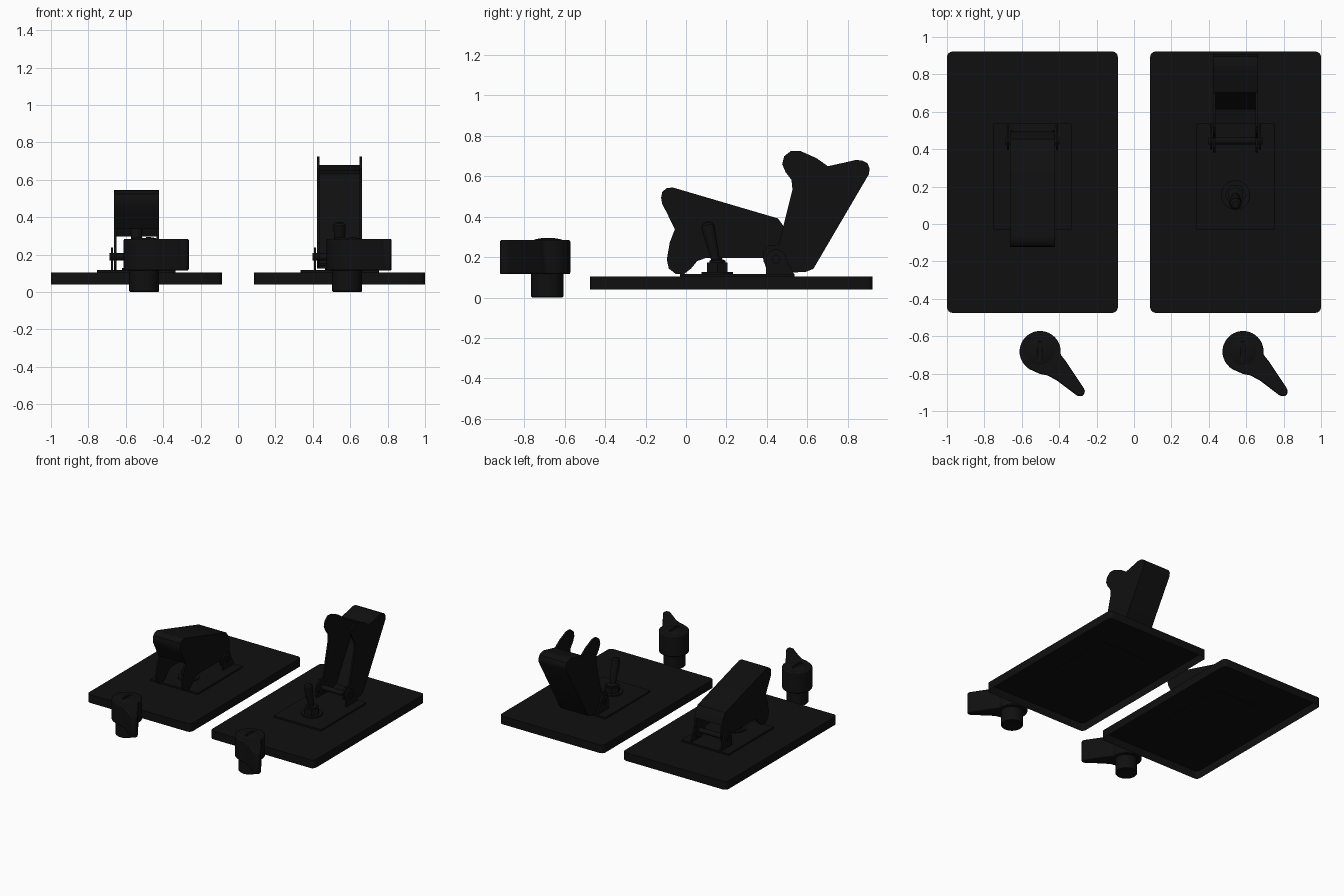
import bpy, bmesh, math
from mathutils import Matrix, Vector

if "Cube" in bpy.data.objects:
    bpy.data.objects.remove(bpy.data.objects["Cube"])

black = bpy.data.materials.new("black_plastic")
black.diffuse_color = (0.005, 0.005, 0.005, 1)
black.use_nodes = True
black.node_tree.nodes["Principled BSDF"].inputs["Base Color"].default_value = black.diffuse_color


def finish(name, bm, loc=(0, 0, 0), bevel=0, rot_x=0):
    bmesh.ops.recalc_face_normals(bm, faces=bm.faces)
    me = bpy.data.meshes.new(name)
    bm.to_mesh(me)
    bm.free()
    ob = bpy.data.objects.new(name, me)
    bpy.context.collection.objects.link(ob)
    ob.location = loc
    ob.rotation_euler.x = rot_x
    me.materials.append(black)
    if bevel:
        m = ob.modifiers.new("soft_edges", 'BEVEL')
        m.width, m.segments, m.limit_method = bevel, 2, 'ANGLE'
    bpy.ops.object.select_all(action='DESELECT')
    ob.select_set(True)
    bpy.context.view_layer.objects.active = ob
    bpy.ops.object.shade_smooth_by_angle(angle=math.radians(35))
    return ob


def prism(bm, pts, lo, hi, axis='z', bottom=True):
    """Extrude a 2D outline: (x, y) along z, or (y, z) along x."""
    def put(p, h):
        return (p[0], p[1], h) if axis == 'z' else (h, p[0], p[1])
    a = [bm.verts.new(put(p, lo)) for p in pts]
    b = [bm.verts.new(put(p, hi)) for p in pts]
    n = len(pts)
    for i in range(n):
        j = (i + 1) % n
        bm.faces.new((a[i], a[j], b[j], b[i]))
    if bottom:
        bm.faces.new(a[::-1])
    bm.faces.new(b)


def arc(cx, cy, r, a0, a1, n):
    return [(cx + r * math.cos(math.radians(a0 + (a1 - a0) * i / n)),
             cy + r * math.sin(math.radians(a0 + (a1 - a0) * i / n))) for i in range(n + 1)]


def rounded_rect(x0, x1, y0, y1, r):
    return (arc(x1 - r, y0 + r, r, -90, 0, 4) + arc(x1 - r, y1 - r, r, 0, 90, 4)
            + arc(x0 + r, y1 - r, r, 90, 180, 4) + arc(x0 + r, y0 + r, r, 180, 270, 4))


def lathe(bm, prof, n=32):
    vs = [bm.verts.new((r, 0, z)) for r, z in prof]
    es = [bm.edges.new(p) for p in zip(vs, vs[1:])]
    bmesh.ops.spin(bm, geom=vs + es, cent=(0, 0, 0), axis=(0, 0, 1),
                   angle=2 * math.pi, steps=n, use_merge=True)
    bmesh.ops.remove_doubles(bm, verts=bm.verts, dist=1e-5)


# guard outline relative to the hinge: cover edge first, then the lower side edge
COVER = [(-.5, .14), (-.543, .227), (-.563, .265), (-.568, .295), (-.562, .325), (-.54, .343),
         (-.51, .346), (.01, .193), (.035, .158), (.05, .104)]
LOWER = [(.055, 0), (.035, -.055), (-.01, -.068), (-.05, -.05), (-.065, -.002), (-.345, -.002),
         (-.39, -.018), (-.42, -.055), (-.455, -.082), (-.495, -.082), (-.53, -.055),
         (-.54, -.01), (-.525, .075)]
HINGE_Y, HINGE_Z = .445, .198


def inset_line(pts, d):
    out = []
    for i, p in enumerate(pts):
        a, b = Vector(pts[max(i - 1, 0)]), Vector(pts[min(i + 1, len(pts) - 1)])
        t = (b - a).normalized()
        out.append((p[0] + t.y * d, p[1] - t.x * d))
    return out


def panel(side, cx, lift, lever_tilt):
    # thin tray plate, open underneath
    bm = bmesh.new()
    prism(bm, rounded_rect(cx - .457, cx + .457, -.475, .922, .03), .04, .105, bottom=False)
    finish(side + "_panel_plate", bm)
    # guard base sheet
    bm = bmesh.new()
    prism(bm, rounded_rect(cx - .21, cx + .21, -.03, .537, .006), .10, .117)
    finish(side + "_guard_base", bm)
    # hinge ears and pin
    bm = bmesh.new()
    ear = arc(HINGE_Y, HINGE_Z - .01, .05, 0, 180, 10) + [(HINGE_Y - .05, .115), (HINGE_Y + .09, .115)]
    for s in (-1, 1):
        prism(bm, ear, cx + s * .131 - .006, cx + s * .131 + .006, 'x')
    prism(bm, arc(HINGE_Y, HINGE_Z - .01, .02, 0, 345, 15), cx - .145, cx + .145, 'x')
    finish(side + "_guard_hinge", bm)
    # flip guard: cover strip plus two cheeks
    bm = bmesh.new()
    prism(bm, COVER + inset_line(COVER, .018)[::-1], -.108, .108, 'x')
    for s in (-1, 1):
        prism(bm, COVER + LOWER, s * .114 - .007, s * .114 + .007, 'x')
    finish(side + "_flip_guard", bm, (cx, HINGE_Y, HINGE_Z), rot_x=-lift)
    # switch washer, collar and hex nut
    bm = bmesh.new()
    lathe(bm, [(0, .11), (.078, .11), (.078, .127), (.04, .127), (.04, .182), (.022, .19), (0, .19)])
    prism(bm, arc(0, 0, .058, 0, 300, 5), .12, .172)
    finish(side + "_switch_nut", bm, (cx, .155, 0))
    # toggle lever
    bm = bmesh.new()
    lathe(bm, [(0, 0), (.02, 0), (.033, .18), (.031, .196), (.02, .208), (0, .212)], 20)
    finish(side + "_toggle_lever", bm, (cx, .15, .168), rot_x=lever_tilt)


def knob(side, cx):
    cy = -.682
    # pointer body
    tip = [(.14, -.055), (.232, -.193), (.239, -.208), (.238, -.225), (.226, -.238), (.2, -.238),
           (.09, -.155), (.04, -.128), (0, -.12)]
    outline = arc(0, 0, .11, -8, 240, 24) + tip[::-1]
    bm = bmesh.new()
    prism(bm, outline, .115, .284)
    finish(side + "_knob_body", bm, (cx, cy, 0), bevel=.008)
    # shaft
    bm = bmesh.new()
    lathe(bm, [(0, 0), (.075, 0), (.08, .005), (.08, .12), (0, .12)])
    finish(side + "_knob_shaft", bm, (cx, cy - .004, 0))
    # slotted domed cap
    bm = bmesh.new()
    lathe(bm, [(0, .25), (.078, .25), (.078, .281), (.06, .289), (.03, .294), (0, .295)])
    cap = finish(side + "_knob_cap", bm, (cx, cy, 0))
    bm = bmesh.new()
    prism(bm, rounded_rect(-.01, .01, -.055, .055, .004), .286, .33)
    cutter = finish(side + "_slot_cutter", bm, (cx, cy, 0))
    cutter.hide_render = True
    cutter.hide_set(True)
    m = cap.modifiers.new("slot", 'BOOLEAN')
    m.operation, m.object = 'DIFFERENCE', cutter


panel("left", -.543, 0, math.radians(-14))
panel("right", .543, math.radians(104), math.radians(13))
knob("left", -.502)
knob("right", .583)
